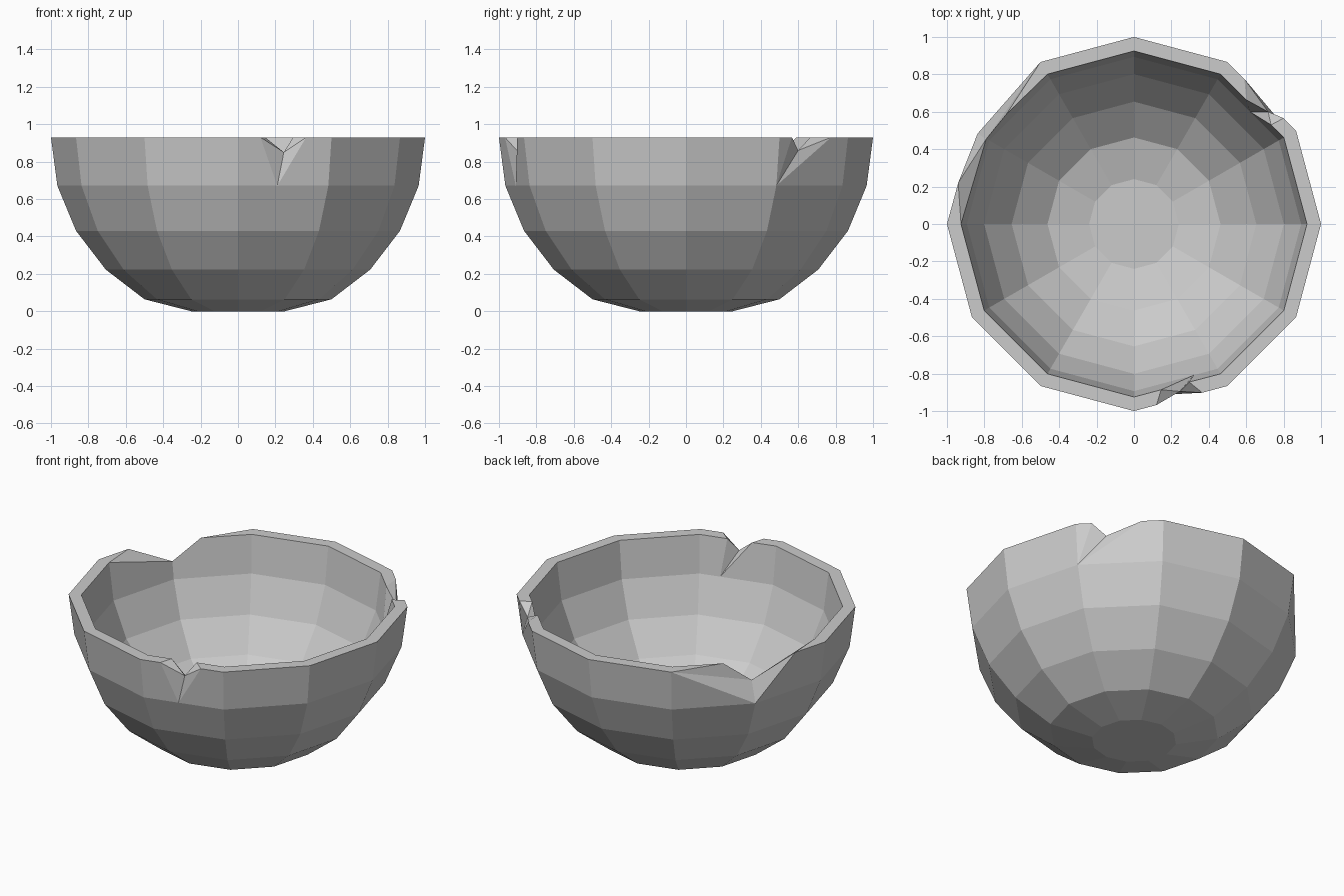
import bpy, bmesh, math

if "Cube" in bpy.data.objects:
    bpy.data.objects.remove(bpy.data.objects["Cube"])

N, H = 12, 0.93          # sides, rim height
bm = bmesh.new()
cache = {}


def vert(p):
    key = tuple(round(c, 4) for c in p)
    if key not in cache:
        cache[key] = bm.verts.new(key)
    return cache[key]


def face(*pts):
    vs = list(dict.fromkeys(vert(p) for p in pts))
    if len(vs) > 2:
        bm.faces.new(vs)


def ring(r, z):
    return [(r * math.cos(k * math.tau / N), r * math.sin(k * math.tau / N), z)
            for k in range(N)]


def shell(R, r0, z0):
    """Hemisphere rings from flat floor (r0, z0) up to the rim."""
    rings = [ring(r0, z0)]
    for a in (30, 45, 60, 75, 90):
        t = math.radians(a)
        rings.append(ring(R * math.sin(t), H - R * math.cos(t)))
    return rings


outer = shell(1.0, 0.25, 0.0)
inner = shell(0.925, 0.24, 0.07)
T5 = outer[4][5]

# V-notches: segment -> (outer rim a, outer tip, outer rim b), inner same, valley
notches = {
    9: (((0.12, -0.968, H), (0.21, -0.91, 0.671), (0.365, -0.902, H)),
        ((0.145, -0.886, H), (0.32, -0.808, 0.691), (0.295, -0.845, H)),
        (0.245, -0.895, 0.85)),
    1: (((0.80, 0.566, H), outer[4][1], (0.59, 0.776, H)),
        ((0.733, 0.53, H), (0.62, 0.60, 0.691), (0.60, 0.664, H)),
        (0.717, 0.60, 0.86)),
}

# Walls below the top band, and floors
for side, rings in enumerate((outer, inner)):
    face(*rings[0])
    for i in range(4):
        for k in range(N):
            j = (k + 1) % N
            top = [rings[i + 1][j], rings[i + 1][k]]
            if i == 3 and k in notches:
                top.insert(1, notches[k][side][1])
            face(rings[i][k], rings[i][j], *top)

# Top band and rim, with notches
for k in range(N):
    if k in (4, 5):
        continue
    j = (k + 1) % N
    if k in notches:
        o, n, v = notches[k]
        for rings, (a, t, b) in ((outer, o), (inner, n)):
            face(rings[4][k], t, a, rings[5][k])
            face(t, rings[4][j], rings[5][j], b)
            face(t, a, v)
            face(t, v, b)
        for s, e in ((0, k), (2, j)):
            face(outer[5][e], o[s], n[s], inner[5][e])
            face(o[s], n[s], v)
    else:
        for rings in (outer, inner):
            face(rings[4][k], rings[4][j], rings[5][j], rings[5][k])
        face(outer[5][k], outer[5][j], inner[5][j], inner[5][k])

# Wide chip at the left back, taking away the rim corner
P, Q, I = (-0.94, 0.22, H), (-0.68, 0.59, H), (-0.79, 0.455, 0.80)
face(outer[4][4], T5, outer[5][4])
face(T5, outer[4][6], outer[5][6], P)
face(inner[4][4], inner[4][5], I, Q, inner[5][4])
face(inner[4][5], inner[4][6], inner[5][6], I)
face(outer[5][4], Q, inner[5][4])
face(outer[5][6], P, inner[5][6])
face(T5, P, I)
face(P, inner[5][6], I)
face(T5, I, outer[5][4])
face(I, Q, outer[5][4])

bmesh.ops.recalc_face_normals(bm, faces=bm.faces[:])
mesh = bpy.data.meshes.new("chipped_bowl")
bm.to_mesh(mesh)
bm.free()
bpy.context.collection.objects.link(bpy.data.objects.new("chipped_bowl", mesh))
